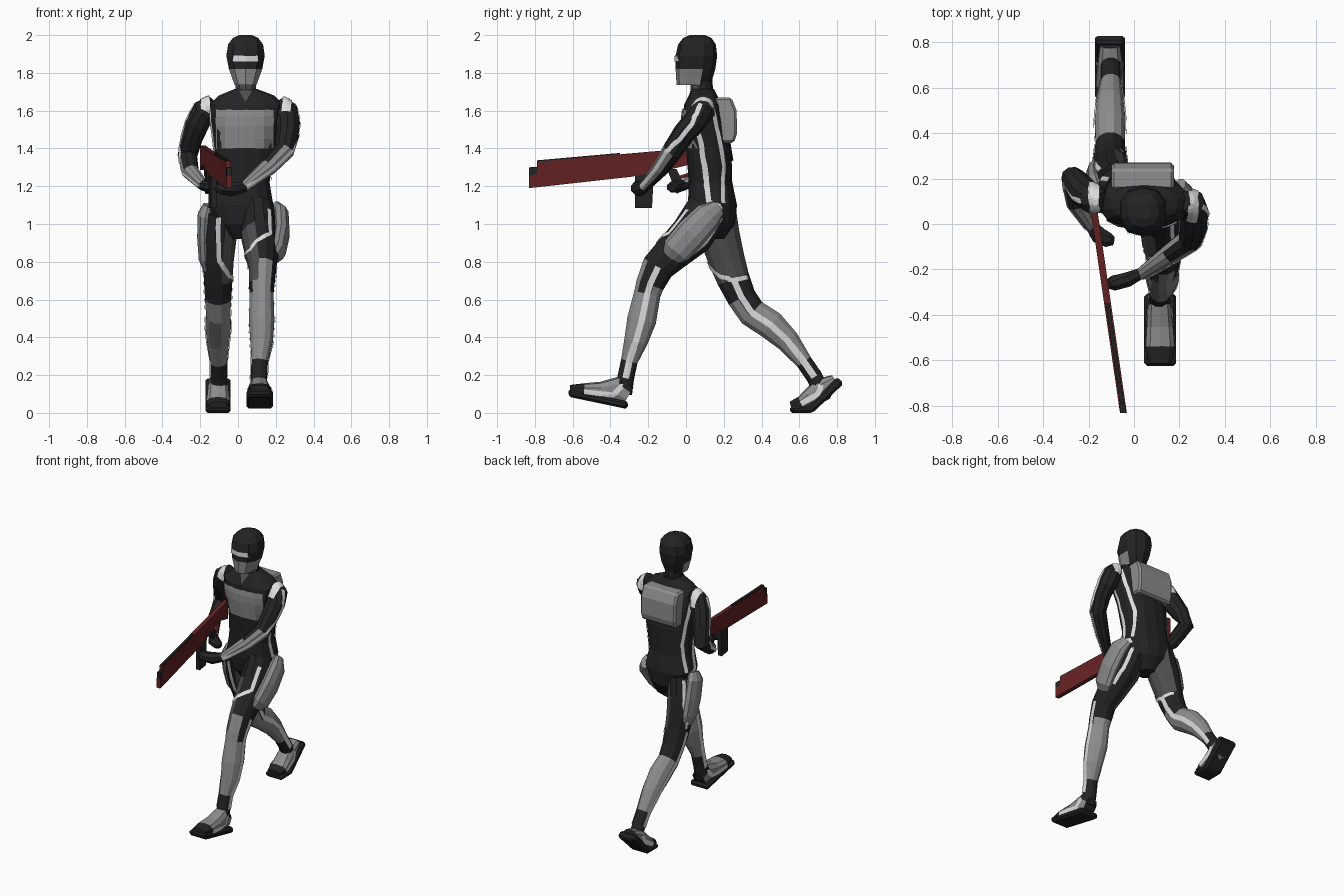
import bpy, bmesh, math
from mathutils import Vector as V
from mathutils.bvhtree import BVHTree


def material(name, c):
    m = bpy.data.materials.new(name)
    m.diffuse_color = (*c, 1)
    return m


BLACK, GREY, WHITE, DARK, RED = range(5)
MATS = [material("black suit", (.017, .017, .018)), material("mid grey armour", (.27, .27, .27)),
        material("white trim", (.72, .72, .72)), material("dark grey panel", (.075, .075, .075)),
        material("dark red", (.13, .016, .016))]
TREES = {}


def make(name, verts, faces, mat=BLACK, rule=None):
    """Mesh object with outward normals; rule(centre, normal) may pick the colour."""
    bm = bmesh.new()
    vs = [bm.verts.new(v) for v in verts]
    for f in faces:
        bm.faces.new([vs[i] for i in f])
    bmesh.ops.recalc_face_normals(bm, faces=bm.faces)
    bm.normal_update()
    for f in bm.faces:
        f.material_index = mat
        if rule:
            f.material_index = rule(f.calc_center_median(), f.normal)
    TREES[name] = BVHTree.FromBMesh(bm)
    me = bpy.data.meshes.new(name)
    bm.to_mesh(me)
    bm.free()
    for m in MATS:
        me.materials.append(m)
    ob = bpy.data.objects.new(name, me)
    bpy.context.collection.objects.link(ob)
    return ob


def loft(name, rings, n=10, mat=BLACK, rule=None, ref=(1, 0, 0), power=1.0, level=False):
    """Tube through rings (x, y, z, half width, half depth)."""
    verts, faces = [], []
    P = [V(r[:3]) for r in rings]
    for i, r in enumerate(rings):
        t = V((0, 0, 1)) if level else (P[min(i + 1, len(P) - 1)] - P[max(i - 1, 0)]).normalized()
        side = V(ref)
        side = (side - t * side.dot(t)).normalized()
        dep = t.cross(side)
        for k in range(n):
            a = 2 * math.pi * (k + .5) / n
            c, s = math.cos(a), math.sin(a)
            verts.append(P[i] + side * r[3] * math.copysign(abs(c) ** power, c)
                         + dep * r[-1] * math.copysign(abs(s) ** power, s))
    for i in range(len(rings) - 1):
        for k in range(n):
            a, b = i * n + k, i * n + (k + 1) % n
            faces.append((a, b, b + n, a + n))
    faces += [tuple(range(n)), tuple(range(len(verts) - n, len(verts)))]
    return make(name, verts, faces, mat, rule)


def prism(name, prof, x0, x1, mat, skew=0):
    """Side profile (y, z) extruded across x, optionally swung sideways along y."""
    n = len(prof)
    verts = [(x + skew * y, y, z) for x in (x0, x1) for y, z in prof]
    faces = [tuple(range(n)), tuple(range(n, 2 * n))]
    faces += [(i, (i + 1) % n, (i + 1) % n + n, i + n) for i in range(n)]
    return make(name, verts, faces, mat)


def stripe(name, target, path, w=.012, mat=WHITE, off=.005):
    """Thin ribbon laid on the surface of a part."""
    tree, pts = TREES[target], [V(p) for p in path]
    line = [a.lerp(b, k / 6) for a, b in zip(pts, pts[1:]) for k in range(6)] + [pts[-1]]
    hits = [tree.find_nearest(p) for p in line]
    verts, faces = [], []
    for i, h in enumerate(hits):
        t = hits[min(i + 1, len(hits) - 1)][0] - hits[max(i - 1, 0)][0]
        c = h[1].cross(t).normalized()
        for s in (-1, 0, 1):
            q = tree.find_nearest(h[0] + c * w * s)
            verts.append(q[0] + q[1] * off)
    for i in range(len(hits) - 1):
        for k in (0, 1):
            a = 3 * i + k
            faces.append((a, a + 1, a + 4, a + 3))
    return make(name, verts, faces, mat)


# torso and neck
loft("torso", [(.015, .14, .92, .05, .06), (.015, .14, 1.0, .13, .12), (.015, .14, 1.1, .175, .13),
               (.02, .13, 1.22, .15, .115), (.035, .12, 1.4, .165, .12), (.04, .095, 1.55, .19, .115),
               (.045, .09, 1.63, .2, .10), (.045, .09, 1.68, .15, .075), (.042, .088, 1.715, .06, .06)],
     n=14, power=.8, level=True)
loft("neck", [(.042, .085, 1.69, .058, .06), (.04, .08, 1.78, .055, .058)], n=10, level=True,
     rule=lambda c, n: DARK if n.y < -.3 else BLACK)
make("collar", [(.0, .02, 1.71), (.08, .02, 1.71), (.04, -.025, 1.64)], [(0, 1, 2)], DARK)

# head with face mask and visor
loft("head", [(.04, .04, 1.735, .06, .09), (.04, .05, 1.82, .092, .105), (.04, .055, 1.89, .106, .11),
              (.04, .058, 1.95, .097, .1), (.04, .06, 1.985, .07, .075), (.04, .06, 2.0, .035, .04)],
     n=10, power=.85, level=True,
     rule=lambda c, n: GREY if c.z < 1.81 and c.y < .06 and n.z > -.9 else BLACK)
stripe("visor", "head", [(-.04, -.05, 1.875), (.04, -.1, 1.875), (.12, -.05, 1.875)], .015)

# chest plate, wrapped over the front of the torso
verts, N = [], 6
for z in (1.4, 1.45, 1.52, 1.57, 1.605):
    for i in range(N + 1):
        x = -.12 + .31 * i / N
        p = TREES["torso"].ray_cast(V((x, -1, z)), V((0, 1, 0)))[0]
        verts.append((x, p.y - .009, z))
make("chest_plate", verts, [(r * 7 + i, r * 7 + i + 1, r * 7 + i + 8, r * 7 + i + 7)
                            for r in range(4) for i in range(N)], GREY)

# backpack
pack = prism("backpack", [(.17, 1.43), (.255, 1.43), (.27, 1.48), (.268, 1.6), (.24, 1.67), (.15, 1.67)],
             -.1, .175, GREY)
bev = pack.modifiers.new("bevel", "BEVEL")
bev.width, bev.segments = .012, 1

# legs: striding left leg and trailing right leg
LEFT = [(.105, .12, 1.08, .085, .12), (.115, .03, .94, .1, .12), (.125, -.08, .84, .088, .1),
        (.13, -.15, .77, .075, .09), (.125, -.19, .68, .07, .078), (.125, -.205, .63, .065, .073),
        (.125, -.235, .49, .07, .08), (.125, -.265, .38, .062, .065), (.115, -.3, .275, .045, .046),
        (.11, -.32, .18, .045, .046), (.11, -.33, .1, .045, .046)]
RIGHT = [(-.085, .15, 1.06, .085, .12), (-.1, .18, .93, .095, .11), (-.105, .215, .81, .085, .1),
         (-.105, .25, .71, .078, .09), (-.105, .295, .61, .072, .08), (-.105, .35, .53, .066, .08),
         (-.105, .45, .465, .07, .08), (-.105, .54, .38, .06, .065), (-.102, .625, .27, .045, .045),
         (-.102, .68, .19, .045, .045), (-.102, .71, .13, .045, .045)]


def leg_rule(sx, shin, ankle, x0, pad):
    def rule(c, n):
        if ankle < c.z < shin:
            return GREY
        if c.z > .73 and n.x * sx < -.25 and abs(c.x - x0) > .02 and c.z < 1.02:
            return DARK
        if pad and shin < c.z < .8 and n.y < -.75:
            return GREY
        return BLACK
    return rule


loft("left_leg", LEFT, n=12, rule=leg_rule(1, .65, .28, .12, True))
loft("right_leg", RIGHT, n=12, rule=leg_rule(-1, .56, .28, -.1, False))
for side, path in (("left", LEFT), ("right", RIGHT)):
    for s in (-1, 1):
        tag = "outer" if (s > 0) == (side == "left") else "inner"
        stripe(f"{side}_{tag}_shin_stripe", side + "_leg",
               [(p[0] + s * .12, p[1], p[2]) for p in path[3:10]], .016)

# thigh stripes
stripe("left_thigh_stripe", "left_leg", [(.19, -.02, 1.1), (.18, -.1, .96), (.06, -.16, .87), (0, -.03, .8)])
stripe("left_hip_stripe", "left_leg", [(.22, .24, 1.08), (.22, .15, .92), (.22, .03, .82)])
stripe("right_thigh_stripe", "right_leg", [(-.1, 0, 1.1), (-.105, .04, .95), (-.1, .1, .8),
                                           (-.03, .14, .72), (.02, .25, .7), (-.04, .36, .73)])
stripe("right_hip_stripe", "right_leg", [(-.19, .26, 1.08), (-.2, .28, .92), (-.22, .26, .74)])

# thigh armour pods
loft("left_thigh_pod", [(.2, .17, 1.085, .03, .045), (.225, .12, 1.045, .045, .075), (.23, .03, .95, .045, .085),
                        (.215, -.05, .86, .04, .08), (.195, -.075, .825, .025, .055)], n=10, mat=GREY)
loft("right_thigh_pod", [(-.16, .14, 1.1, .025, .045), (-.175, .15, 1.05, .04, .075), (-.178, .18, .93, .04, .08),
                         (-.175, .21, .82, .035, .075), (-.165, .225, .76, .02, .05)], n=10, mat=GREY)

# boots and soles
loft("left_boot", [(.112, -.305, .09, .045, .05), (.112, -.36, .125, .052, .07), (.114, -.45, .11, .06, .055),
                   (.115, -.54, .115, .066, .042), (.115, -.615, .12, .05, .028)], n=10, power=.75,
     rule=lambda c, n: BLACK if c.y < -.545 or c.y > -.33 else GREY)
loft("right_boot", [(-.105, .79, .175, .045, .03), (-.105, .72, .125, .055, .065), (-.105, .66, .08, .06, .052),
                    (-.106, .61, .048, .064, .04), (-.106, .555, .035, .05, .025)], n=10, power=.75,
     rule=lambda c, n: BLACK if c.y < .6 or c.y > .78 else GREY)
for name, prof, xs in (("left_sole", [(-.305, .06), (-.31, .02), (-.62, .085), (-.625, .125)], (.045, .185)),
                       ("right_sole", [(.8, .19), (.835, .155), (.67, 0), (.55, 0), (.55, .035), (.65, .038)],
                        (-.172, -.04))):
    sole = prism(name, prof, *xs, BLACK)
    b = sole.modifiers.new("bevel", "BEVEL")
    b.width, b.segments = .012, 1
for s in (-1, 1):
    stripe(f"left_boot_stripe_{s}", "left_boot", [(.112 + s * .1, -.325, .15), (.112 + s * .1, -.38, .095),
                                                  (.112 + s * .1, -.54, .11)], .014)
    stripe(f"right_boot_stripe_{s}", "right_boot", [(-.105 + s * .1, .72, .15), (-.105 + s * .1, .7, .1),
                                                    (-.105 + s * .1, .61, .05)], .014)


# arms and hands
def arm_rule(zmax):
    return lambda c, n: GREY if c.z < zmax and (n.y < -.2 or n.z > .45) else BLACK


loft("left_arm", [(.215, .1, 1.645, .045), (.25, .09, 1.6, .066), (.265, .045, 1.54, .065), (.263, -.01, 1.48, .06),
                  (.245, -.07, 1.39, .055), (.16, -.13, 1.3, .046), (.03, -.22, 1.195, .028)],
     ref=(1, -1, 0), rule=arm_rule(1.37))
loft("right_arm", [(-.13, .1, 1.645, .045), (-.18, .11, 1.6, .066), (-.215, .135, 1.53, .065),
                   (-.245, .175, 1.45, .058), (-.268, .205, 1.36, .052), (-.25, .09, 1.275, .044),
                   (-.18, -.02, 1.2, .028)], ref=(1, .5, 0), rule=arm_rule(1.33))
loft("left_hand", [(.035, -.215, 1.197, .025, .03), (-.03, -.245, 1.185, .035, .04), (-.09, -.26, 1.19, .035, .035),
                   (-.115, -.265, 1.205, .02, .025)], n=8, ref=(0, 1, 0))
loft("right_hand", [(-.185, -.01, 1.205, .028, .03), (-.155, -.05, 1.2, .035, .04), (-.115, -.07, 1.195, .03, .035),
                    (-.09, -.075, 1.19, .018, .02)], n=8, ref=(0, 0, 1))

# shoulder bands, arm stripes and torso side stripes
stripe("left_shoulder_band", "left_arm", [(.25, 0, 1.6), (.27, .06, 1.68), (.27, .13, 1.67), (.26, .19, 1.58)], .025)
stripe("right_shoulder_band", "right_arm", [(-.17, .02, 1.6), (-.18, .07, 1.68), (-.18, .14, 1.67), (-.17, .2, 1.58)], .025)
stripe("left_arm_stripe", "left_arm", [(.31, .08, 1.65), (.36, .03, 1.53), (.34, -.04, 1.44), (.29, -.13, 1.37),
                                       (.19, -.18, 1.28), (.05, -.25, 1.19)])
stripe("right_arm_stripe", "right_arm", [(-.24, .1, 1.65), (-.3, .12, 1.53), (-.34, .16, 1.42), (-.33, .15, 1.3),
                                         (-.3, .06, 1.26), (-.22, -.03, 1.2)])
for tag, s in (("left", 1), ("right", -1)):
    stripe(tag + "_torso_stripe", "torso", [(.04 + s * .2, .05, 1.6), (.035 + s * .2, .05, 1.48),
                                            (.025 + s * .2, .1, 1.3), (.02 + s * .21, .12, 1.13),
                                            (.015 + s * .21, .2, 1.05)], .014)
    stripe(tag + "_back_stripe", "torso", [(.04 + s * .2, .15, 1.62), (.035 + s * .2, .19, 1.48),
                                           (.025 + s * .17, .22, 1.3), (.02 + s * .2, .22, 1.12)], .012)

# rifle, swung slightly inward
prism("rifle_body", [(-.83, 1.19), (-.83, 1.255), (-.79, 1.265), (-.79, 1.33), (-.11, 1.39), (.13, 1.415),
                     (.13, 1.285), (.02, 1.315), (-.1, 1.285), (-.29, 1.25)], -.182, -.152, RED, -.145)
prism("rifle_muzzle", [(-.83, 1.25), (-.83, 1.3), (-.785, 1.303), (-.785, 1.25)], -.18, -.154, BLACK, -.145)
prism("rifle_sight_rail", [(-.79, 1.33), (-.79, 1.337), (-.35, 1.376), (-.35, 1.366)], -.176, -.158, BLACK, -.145)
prism("rifle_grip", [(-.1, 1.29), (-.05, 1.29), (0, 1.19), (-.05, 1.16)], -.18, -.154, BLACK, -.145)
prism("rifle_guard", [(-.05, 1.25), (.01, 1.27), (.02, 1.32), (.03, 1.32), (.02, 1.255), (-.04, 1.235)],
      -.176, -.158, RED, -.145)
prism("rifle_magazine", [(-.27, 1.26), (-.27, 1.085), (-.18, 1.085), (-.17, 1.27)], -.182, -.152, BLACK, -.145)
